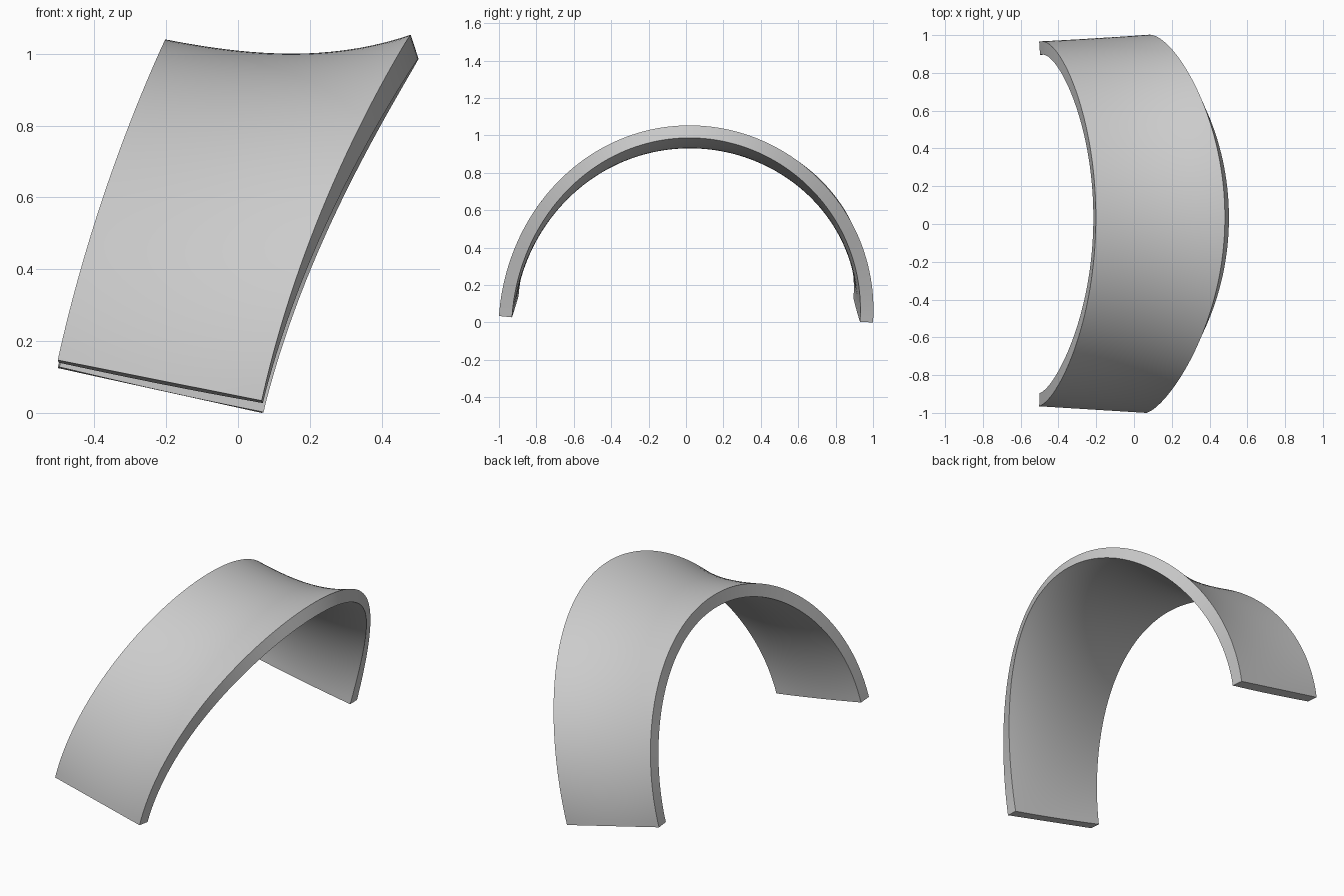
import bpy
import bmesh
import math
from mathutils import Vector

cube = bpy.data.objects.get("Cube")
if cube:
    bpy.data.objects.remove(cube, do_unlink=True)

STEPS_ALONG, STEPS_ACROSS = 96, 24
THICKNESS, SAG, SHIFT = 0.07, 0.046, 0.035


def rim(t, x0, lean, bend, half_width, base, height, tilt):
    """Half-ellipse rim that leans sideways and slightly back as it rises."""
    s = math.sin(t)
    y = half_width * math.cos(t)
    return Vector((x0 + lean * s + bend * s * s,
                   y + SHIFT * s * (2 - s),
                   base + height * s - tilt * y))


def band_point(t, u):
    """Point between the two rims, pulled in to a saddle at the crown."""
    low_rim = rim(t, -0.502, 0.2, 0.1, 0.965, 0.136, 0.904, 0.0115)
    high_rim = rim(t, 0.066, 0.23, 0.185, 1.0, 0.017, 1.036, 0.017)
    p = low_rim.lerp(high_rim, u)
    dip = SAG * 4 * u * (1 - u) * (0.8 + 0.4 * u) * math.sin(t)
    p.y -= dip * math.cos(t)
    p.z -= dip * math.sin(t)
    return p


# Outer surface of the arched band
bm = bmesh.new()
rows = [[bm.verts.new(band_point(math.pi * i / STEPS_ALONG, j / STEPS_ACROSS))
         for j in range(STEPS_ACROSS + 1)] for i in range(STEPS_ALONG + 1)]
for a, b in zip(rows, rows[1:]):
    for j in range(STEPS_ACROSS):
        bm.faces.new((a[j], b[j], b[j + 1], a[j + 1]))
mesh = bpy.data.meshes.new("arched_band")
bm.to_mesh(mesh)
bm.free()
band = bpy.data.objects.new("arched_band", mesh)
bpy.context.collection.objects.link(band)

# Single grey finish
grey = bpy.data.materials.new("plain_grey")
grey.use_nodes = True
colour = (0.6, 0.6, 0.6, 1)
grey.diffuse_color = colour
grey.node_tree.nodes["Principled BSDF"].inputs["Base Color"].default_value = colour
mesh.materials.append(grey)

# Inward wall thickness, smooth faces with crisp rims
shell = band.modifiers.new("wall", 'SOLIDIFY')
shell.thickness = THICKNESS
shell.offset = -1
bpy.ops.object.select_all(action='DESELECT')
band.select_set(True)
bpy.context.view_layer.objects.active = band
bpy.ops.object.modifier_apply(modifier=shell.name)
bpy.ops.object.shade_smooth_by_angle(angle=math.radians(30))
